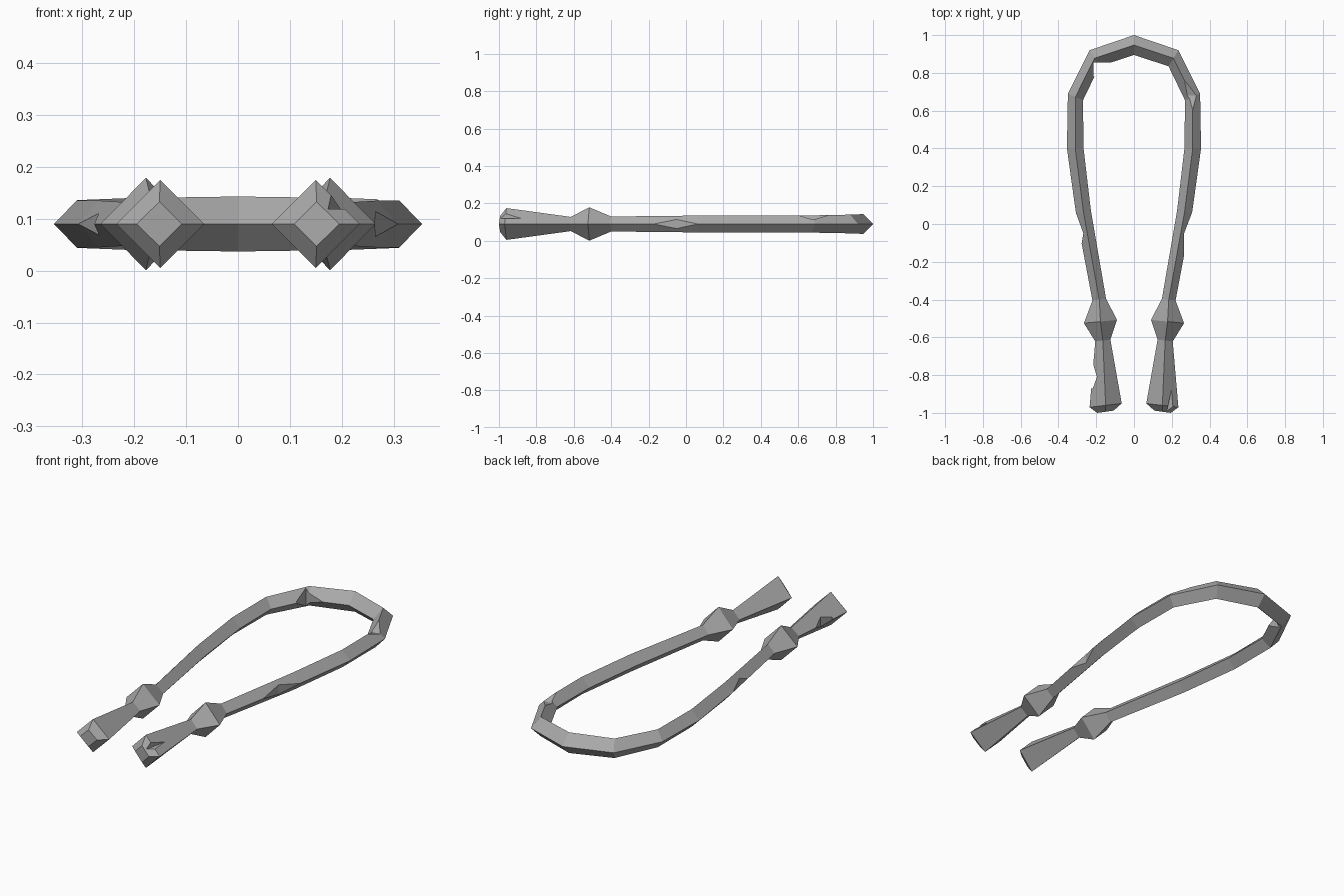
import bpy
import bmesh

if "Cube" in bpy.data.objects:
    bpy.data.objects.remove(bpy.data.objects["Cube"])

MID = 0.09  # height of the centre line

metal = bpy.data.materials.new("dull_grey_metal")
metal.use_nodes = True
grey = (0.4, 0.4, 0.4, 1)
metal.diffuse_color = grey
metal.node_tree.nodes["Principled BSDF"].inputs["Base Color"].default_value = grey


def make_object(name, bm):
    bmesh.ops.recalc_face_normals(bm, faces=bm.faces)
    mesh = bpy.data.meshes.new(name)
    bm.to_mesh(mesh)
    bm.free()
    mesh.materials.append(metal)
    obj = bpy.data.objects.new(name, mesh)
    bpy.context.collection.objects.link(obj)
    return obj


def prism(name, points, axis, low, high):
    """Extrude a flat outline along x or z."""
    bm = bmesh.new()
    place = (lambda a, b, h: (h, a, b)) if axis == "x" else (lambda a, b, h: (a, b, h))
    ends = [[bm.verts.new(place(a, b, h)) for a, b in points] for h in (low, high)]
    bm.faces.new(ends[0])
    bm.faces.new(ends[1])
    for i in range(len(points)):
        j = (i + 1) % len(points)
        bm.faces.new((ends[0][i], ends[0][j], ends[1][j], ends[1][i]))
    obj = make_object(name, bm)
    obj.hide_render = True
    return obj


# Diamond sections of one arm: outer point, inner point, half height
half = [
    ((0.195, -1.0), (0.108, -0.988), 0.043),    # end cap
    ((0.235, -0.97), (0.065, -0.95), 0.085),    # flared end
    ((0.205, -0.622), (0.125, -0.612), 0.038),  # neck
    ((0.265, -0.525), (0.09, -0.508), 0.089),   # knob
    ((0.22, -0.405), (0.148, -0.395), 0.04),
    ((0.307, 0.055), (0.228, 0.07), 0.045),
    ((0.355, 0.4), (0.267, 0.4), 0.045),
    ((0.35, 0.69), (0.27, 0.655), 0.046),
    ((0.235, 0.92), (0.183, 0.835), 0.05),
]
back = [((0, 1.0), (0, 0.895), 0.053)]
mirrored = [((-o[0], o[1]), (-i[0], i[1]), h) for o, i, h in reversed(half)]

# Bent ring body swept through the sections
bm = bmesh.new()
rings = []
for (ox, oy), (ix, iy), h in half + back + mirrored:
    cx, cy = (ox + ix) / 2, (oy + iy) / 2
    section = ((ox, oy, MID), (cx, cy, MID + h), (ix, iy, MID), (cx, cy, MID - h))
    rings.append([bm.verts.new(p) for p in section])
for a, b in zip(rings, rings[1:]):
    for k in range(4):
        n = (k + 1) % 4
        bm.faces.new((a[k], a[n], b[n], b[k]))
bm.faces.new(rings[0])
bm.faces.new(rings[-1])
torc = make_object("neck_ring", bm)

# Chips and nicks hacked out of the edges
cutters = [
    prism("left_arm_nick", [(0.308, 0.062), (0.265, -0.05), (0.264, -0.175),
                            (0.4, -0.175), (0.4, 0.062)], "z", 0, 0.2),
    prism("right_arm_nick", [(-0.308, 0.06), (-0.268, -0.05), (-0.28, -0.12),
                             (-0.4, -0.12), (-0.4, 0.06)], "z", 0, 0.2),
    prism("right_end_nick", [(-0.217, -0.74), (-0.196, -0.81), (-0.218, -0.87),
                             (-0.3, -0.87), (-0.3, -0.74)], "z", 0, 0.2),
    prism("back_inner_nick", [(-0.215, 0.856), (-0.11, 0.856),
                              (-0.11, 0.78), (-0.215, 0.78)], "z", 0, 0.2),
    prism("back_top_chip", [(0.6, 0.137), (0.68, 0.113), (0.76, 0.137),
                            (0.76, 0.2), (0.6, 0.2)], "x", 0.27, 0.4),
    prism("left_end_chip", [(0.2, -0.87), (0.165, -1.03), (0.235, -1.03)], "z", 0.119, 0.3),
]
for cutter in cutters:
    mod = torc.modifiers.new(cutter.name, "BOOLEAN")
    mod.operation = "DIFFERENCE"
    mod.solver = "EXACT"
    mod.object = cutter

# Bake the cuts and drop the cutters
depsgraph = bpy.context.evaluated_depsgraph_get()
baked = bpy.data.meshes.new_from_object(torc.evaluated_get(depsgraph))
torc.modifiers.clear()
torc.data = baked
for cutter in cutters:
    bpy.data.objects.remove(cutter)
